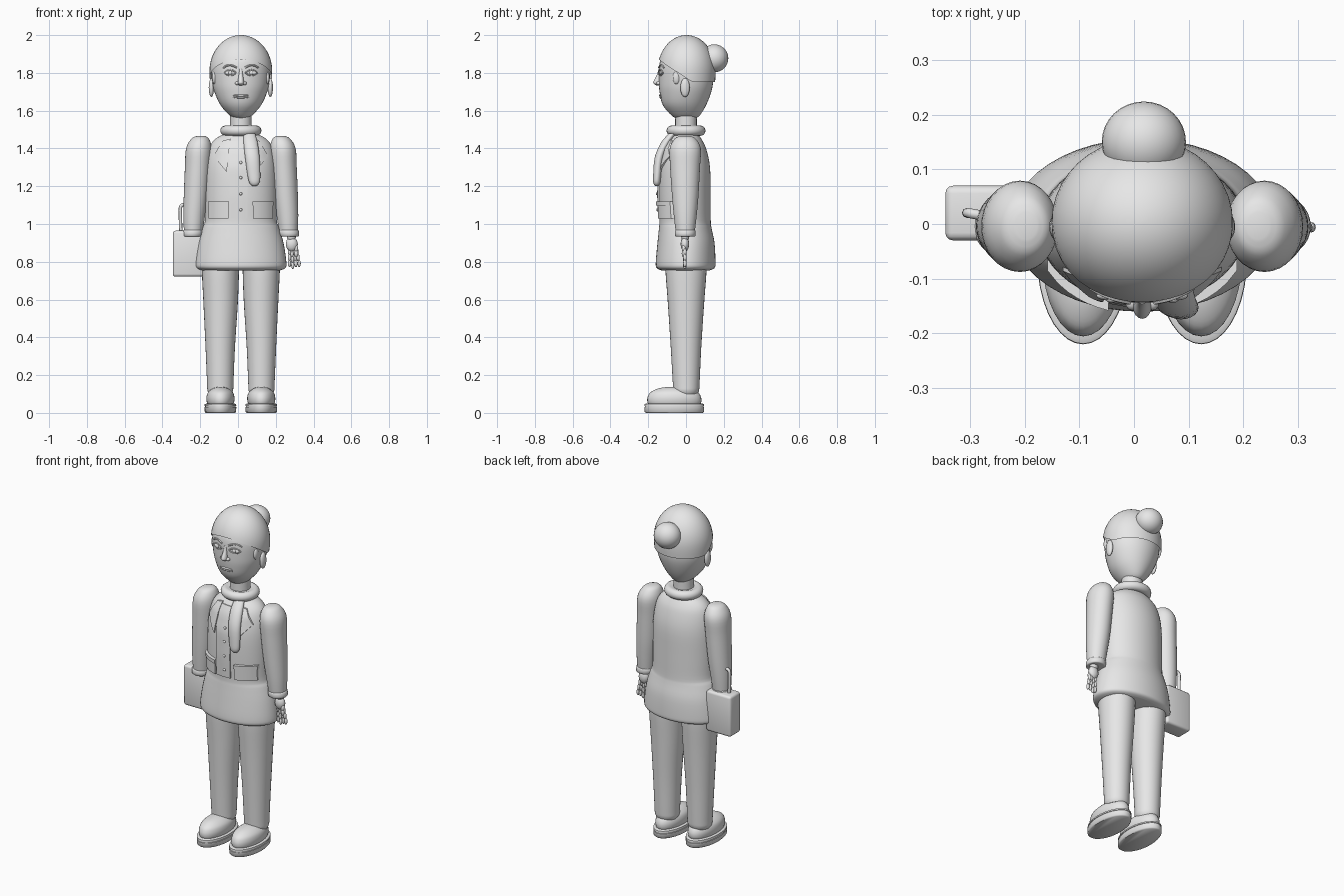
import bpy, bmesh, math
from mathutils import Vector

if "Cube" in bpy.data.objects:
    bpy.data.objects.remove(bpy.data.objects["Cube"])

CX = 0.015  # body centre line
grey = bpy.data.materials.new("plain_grey")
grey.diffuse_color = (0.8, 0.8, 0.8, 1)
grey.use_nodes = True
grey.node_tree.nodes["Principled BSDF"].inputs["Base Color"].default_value = grey.diffuse_color


def finish(name, bm, angle=50):
    bmesh.ops.recalc_face_normals(bm, faces=bm.faces)
    me = bpy.data.meshes.new(name)
    bm.to_mesh(me)
    bm.free()
    me.materials.append(grey)
    ob = bpy.data.objects.new(name, me)
    bpy.context.collection.objects.link(ob)
    bpy.context.view_layer.objects.active = ob
    for o in bpy.context.selected_objects:
        o.select_set(False)
    ob.select_set(True)
    bpy.ops.object.shade_smooth_by_angle(angle=math.radians(angle))
    return ob


def catmull(pts, k):
    out = []
    for i in range(len(pts) - 1):
        a, b, c, d = (pts[max(0, min(len(pts) - 1, i + j))] for j in (-1, 0, 1, 2))
        for s in range(k):
            t = s / k
            out.append([0.5 * (2 * q + (r - p) * t + (2 * p - 5 * q + 4 * r - u) * t * t
                               + (3 * q - p - 3 * r + u) * t ** 3)
                        for p, q, r, u in zip(a, b, c, d)])
    return out + [list(pts[-1])]


def skin(bm, rings, cap=True):
    n = len(rings[0])
    for a, b in zip(rings, rings[1:]):
        for i in range(n):
            bm.faces.new((a[i], a[(i + 1) % n], b[(i + 1) % n], b[i]))
    if cap:
        bm.faces.new(rings[0])
        bm.faces.new(rings[-1])


def loft(name, secs, n=32, k=4):
    """Stack of horizontal ellipses: (z, cx, cy, rx, ry)."""
    bm = bmesh.new()
    rings = []
    for z, cx, cy, rx, ry in (catmull(secs, k) if k > 1 else secs):
        rings.append([bm.verts.new((cx + rx * math.cos(2 * math.pi * i / n),
                                    cy + ry * math.sin(2 * math.pi * i / n), z)) for i in range(n)])
    skin(bm, rings)
    return finish(name, bm)


def balls(name, items, seg=20):
    """One object from several ellipsoids: (centre, radii)."""
    bm = bmesh.new()
    for c, r in items:
        res = bmesh.ops.create_uvsphere(bm, u_segments=seg, v_segments=seg // 2, radius=1)
        for v in res["verts"]:
            v.co = Vector([c[i] + v.co[i] * r[i] for i in range(3)])
    return finish(name, bm)


def tube(name, pts, r, n=8, k=4):
    """Round rod along a smooth path."""
    path = [Vector(p) for p in catmull(pts, k)]
    bm = bmesh.new()
    rings = []
    for i, p in enumerate(path):
        t = (path[min(i + 1, len(path) - 1)] - path[max(i - 1, 0)]).normalized()
        u = t.cross(Vector((0, 1, 0))).normalized()
        w = t.cross(u)
        rings.append([bm.verts.new(p + r * (u * math.cos(2 * math.pi * j / n) + w * math.sin(2 * math.pi * j / n)))
                      for j in range(n)])
    skin(bm, rings)
    return finish(name, bm)


def front_y(secs, x, z):
    """Depth of the front surface of a loft at x, z."""
    s = sorted(secs)
    for a, b in zip(s, s[1:]):
        if a[0] <= z <= b[0]:
            t = (z - a[0]) / (b[0] - a[0])
            _, cx, cy, rx, ry = (p + (q - p) * t for p, q in zip(a, b))
            return cy - ry * math.sqrt(max(0, 1 - ((x - cx) / rx) ** 2))
    return 0


def plate(name, corners, lift, thick, n=6, m=6):
    """Cloth patch wrapped on the coat from four (x, z) corners."""
    a, b, c, d = (Vector(p) for p in corners)
    bm = bmesh.new()
    front, back = [], []
    for i in range(n + 1):
        for j in range(m + 1):
            u, v = i / n, j / m
            p = (a * (1 - u) + b * u) * (1 - v) + (d * (1 - u) + c * u) * v
            y = front_y(coat, p.x, p.y) - lift
            front.append(bm.verts.new((p.x, y - thick, p.y)))
            back.append(bm.verts.new((p.x, y + lift, p.y)))
    idx = lambda i, j: i * (m + 1) + j
    for g in (front, back):
        for i in range(n):
            for j in range(m):
                bm.faces.new((g[idx(i, j)], g[idx(i + 1, j)], g[idx(i + 1, j + 1)], g[idx(i, j + 1)]))
    rim = [idx(i, 0) for i in range(n)] + [idx(n, j) for j in range(m)] \
        + [idx(i, m) for i in range(n, 0, -1)] + [idx(0, j) for j in range(m, 0, -1)]
    for p, q in zip(rim, rim[1:] + rim[:1]):
        bm.faces.new((front[p], front[q], back[q], back[p]))
    return finish(name, bm, 35)


# Coat
coat = [(1.48, CX, 0, .08, .06), (1.45, CX, -.003, .135, .085), (1.40, CX, -.006, .168, .112),
        (1.30, CX, -.008, .186, .135), (1.15, CX, -.008, .19, .138), (1.02, CX, -.005, .19, .136),
        (.98, CX, -.004, .203, .139), (.90, CX, 0, .226, .151), (.80, CX, -.002, .241, .158),
        (.768, CX, -.002, .237, .154), (.755, CX, -.002, .21, .13)]
loft("coat", coat, 48)
plate("placket", [(CX - .06, 1.03), (CX + .035, 1.03), (CX + .035, 1.44), (CX - .06, 1.44)], .003, .004, 4, 16)
balls("buttons", [((CX, front_y(coat, CX, z) - .008, z), (.008, .006, .008))
                  for z in (1.325, 1.245, 1.16, 1.075)], 12)

# Neck, scarf
loft("neck", [(1.44, CX, 0, .058, .058), (1.52, CX, 0, .057, .057), (1.60, CX, 0, .058, .058)], 24)
loft("scarf_ring", [(1.494 + .027 * math.sin(a), CX, 0, .082 + .027 * math.cos(a), .076 + .027 * math.cos(a))
                    for a in [math.radians(d) for d in range(-110, 121, 23)]], 36, 1)
loft("scarf_tail", [(1.48, .06, -.07, .03, .02), (1.43, .067, -.108, .037, .025), (1.35, .076, -.142, .038, .024),
                    (1.25, .085, -.153, .033, .021), (1.215, .087, -.155, .025, .017), (1.2, .087, -.155, .008, .006)], 20)

# Head
head = [(1.557, CX, 0, .03, .045), (1.575, CX, -.002, .06, .075), (1.63, CX, -.008, .108, .115),
        (1.70, CX, -.003, .14, .137), (1.76, CX, 0, .153, .144), (1.84, CX, 0, .156, .142),
        (1.89, CX, 0, .135, .122), (1.96, CX, 0, .05, .05)]
loft("head", head, 40)

# Knitted cap with a slanted rim, and its pompom
bm = bmesh.new()
rings = []
for i in range(17):
    t = min(math.sin(i / 16 * math.pi / 2), .9998)
    ring = []
    for j in range(40):
        a = 2 * math.pi * j / 40
        rim = 1.752 + max(0, .03 - .15 * math.sin(a)) * .66
        z = rim + (2.0 - rim) * t
        q = (z - 1.81) / (.19 if z > 1.81 else .3)
        r = math.sqrt(max(0, 1 - q * q))
        ring.append(bm.verts.new((CX + .166 * r * math.cos(a), .003 + .154 * r * math.sin(a), z)))
    rings.append(ring)
skin(bm, rings, False)
bm.faces.new(rings[-1])
finish("cap", bm)
balls("pompom", [((CX + .003, .15, 1.877), (.077, .074, .074))], 32)

# Face
loft("nose", [(1.82, CX, -.138, .008, .008), (1.79, CX, -.142, .011, .012), (1.755, CX, -.15, .016, .022),
              (1.743, CX, -.15, .016, .021), (1.734, CX, -.146, .008, .012)], 16)
balls("nostrils", [((CX + s * .019, -.143, 1.745), (.012, .015, .010)) for s in (-1, 1)], 12)
balls("lips", [((CX, front_y(head, CX, z), z), (.042, .008, .006)) for z in (1.681, 1.671)], 16)

for s, side in ((-1, "left"), (1, "right")):
    X = lambda d: CX + s * d
    # Eye, lids, brow, ear
    ey = front_y(head, X(.056), 1.80)
    balls(side + "_eye", [((X(.056), ey + .002, 1.80), (.028, .009, .013)),
                          ((X(.056), ey - .005, 1.80), (.010, .006, .011))], 16)
    for nm, h in (("upper_lid", .016), ("lower_lid", -.014)):
        tube(side + "_" + nm, [(X(.056 + u * .032), front_y(head, X(.056 + u * .032), 1.8) - .003,
                                1.80 + h * (1 - u * u)) for u in (-1, -.5, 0, .5, 1)], .0035, 6, 2)
    tube(side + "_brow", [(X(d), front_y(head, X(d), 1.83) - .002, z)
                          for d, z in ((.022, 1.828), (.05, 1.84), (.075, 1.838), (.093, 1.826))], .005, 6, 3)
    balls(side + "_ear", [((X(.156), -.005, 1.722), (.014, .025, .05)),
                          ((X(.140), -.05, 1.775), (.012, .02, .035))], 16)

    # Lapel and pocket
    plate(side + "_lapel", [(X(.055), 1.452), (X(.098), 1.44), (X(.145), 1.36), (X(.075), 1.275)], .006, .005)
    plate(side + "_pocket", [(X(.065), 1.03), (X(.17), 1.03), (X(.17), 1.115), (X(.065), 1.115)], .008, .006)
    plate(side + "_pocket_flap", [(X(.062), 1.098), (X(.173), 1.098), (X(.173), 1.12), (X(.062), 1.12)], .013, .008)

    # Sleeve and cuff
    loft(side + "_sleeve", [(1.466, X(.212), -.003, .02, .025), (1.452, X(.215), -.004, .046, .055),
                            (1.40, X(.222), -.004, .068, .082), (1.30, X(.228), -.005, .068, .079),
                            (1.15, X(.238), -.004, .064, .07), (1.04, X(.247), -.004, .057, .06),
                            (.955, X(.252), -.004, .049, .05)])
    loft(side + "_cuff", [(.934, X(.255), -.004, .045, .047), (.938, X(.255), -.004, .053, .054),
                          (.962, X(.253), -.004, .054, .055), (.97, X(.253), -.004, .048, .05)], 28, 2)
    # Hand with jointed fingers
    hand = [((X(.268), -.004, .935), (.025, .022, .03)), ((X(.27), -.006, .893), (.032, .023, .04))]
    for f in range(4):
        for j in range(3):
            hand.append(((X(.258 + .013 * f + .002 * f * j), -.006, .853 - .031 * j - (.01 if f == 1 else 0)),
                         (.0085, .0095, .02)))
    hand += [((X(.293), -.012, .87 - .026 * j), (.010, .011, .02)) for j in range(2)]
    balls(side + "_hand", hand, 12)

    # Trouser leg
    loft(side + "_leg", [(.80, X(.108), 0, .098, .108), (.74, X(.108), 0, .098, .108),
                         (.58, X(.107), 0, .091, .096), (.35, X(.109), 0, .078, .081),
                         (.16, X(.109), .001, .07, .071), (.12, X(.109), .001, .068, .068),
                         (.10, X(.109), .001, .06, .06)])
    # Shoe and grooved sole
    loft(side + "_shoe", [(.04, X(.108), -.062, .066, .135), (.06, X(.108), -.062, .073, .143),
                          (.085, X(.108), -.062, .074, .141), (.11, X(.108), -.062, .065, .125),
                          (.13, X(.108), -.06, .04, .085), (.138, X(.108), -.06, .01, .03)])
    loft(side + "_sole", [(0, X(.108), -.062, .078, .15), (.006, X(.108), -.062, .083, .157),
                          (.03, X(.108), -.062, .084, .158), (.031, X(.108), -.062, .081, .155),
                          (.036, X(.108), -.062, .081, .155), (.037, X(.108), -.062, .084, .158),
                          (.046, X(.108), -.062, .083, .157), (.05, X(.108), -.062, .074, .148)], 36, 1)

# Briefcase with handle
bm = bmesh.new()
bmesh.ops.create_cube(bm, size=1)
for v in bm.verts:
    v.co = Vector((-.262 + v.co.x * .166, .02 + v.co.y * .1, .843 + v.co.z * .243))
bmesh.ops.bevel(bm, geom=bm.edges[:], offset=.014, segments=3, affect='EDGES', profile=.5)
finish("briefcase", bm, 40)
tube("briefcase_handle", [(-.302, .02, .95), (-.305, .02, 1.04), (-.302, .02, 1.095), (-.27, .015, 1.1),
                          (-.22, .015, 1.09), (-.20, .02, 1.04), (-.20, .02, .95)], .009)
